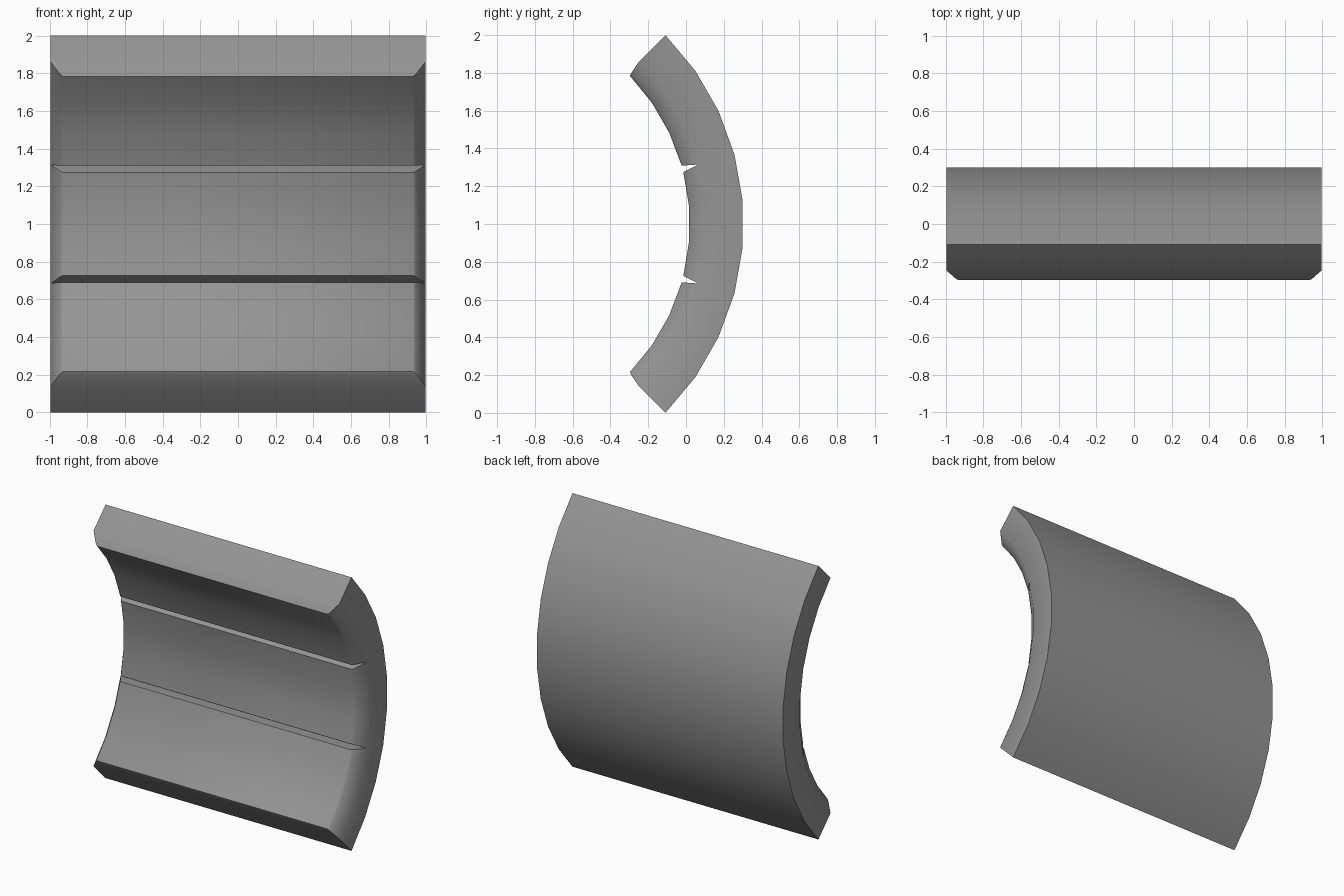
import bpy, bmesh, math

if "Cube" in bpy.data.objects:
    bpy.data.objects.remove(bpy.data.objects["Cube"])

HALF_W = 0.995          # half width along x
AXIS_Y, AXIS_Z = -1.114, 1.0   # axis of the arc
R_OUT, R_BASE = 1.4142, 1.217
# rings of each raised panel: (radius, scale towards the panel centre)
RINGS = [(1.138, 0.948), (1.129, 0.935)]

bm = bmesh.new()


def vert(x, r, deg):
    a = math.radians(deg)
    return bm.verts.new((x, AXIS_Y + 0.005 + r * math.cos(a), AXIS_Z + r * math.sin(a)))


# curved backing: outer and base arcs at both ends
angles = [-45 + 10 * i for i in range(10)]
outer = [[vert(s * HALF_W, R_OUT, a) for a in angles] for s in (-1, 1)]
base = [[vert(s * HALF_W, R_BASE, a) for a in angles] for s in (-1, 1)]
for i in range(9):
    bm.faces.new((outer[0][i], outer[1][i], outer[1][i + 1], outer[0][i + 1]))
    for s in (0, 1):
        bm.faces.new((outer[s][i], outer[s][i + 1], base[s][i + 1], base[s][i]))
for i in (0, 9):
    bm.faces.new((outer[0][i], outer[1][i], base[1][i], base[0][i]))

# three tapered, bevelled panels, leaving V grooves between them
for p in range(3):
    centre = -30 + 30 * p
    lower = [base[s][3 * p:3 * p + 4] for s in (0, 1)]
    for r, k in RINGS:
        upper = [[vert(s * HALF_W * k, r, centre + k * d) for d in (-15, -5, 5, 15)]
                 for s in (-1, 1)]
        lo = lower[0] + lower[1][::-1]
        up = upper[0] + upper[1][::-1]
        for i in range(8):
            j = (i + 1) % 8
            bm.faces.new((lo[i], lo[j], up[j], up[i]))
        lower = upper
    for i in range(3):
        bm.faces.new((lower[0][i], lower[0][i + 1], lower[1][i + 1], lower[1][i]))

bmesh.ops.recalc_face_normals(bm, faces=bm.faces[:])
mesh = bpy.data.meshes.new("curved_panel")
bm.to_mesh(mesh)
bm.free()

# single grey material
mat = bpy.data.materials.new("grey")
mat.diffuse_color = (0.3, 0.3, 0.3, 1)
mat.use_nodes = True
mat.node_tree.nodes["Principled BSDF"].inputs["Base Color"].default_value = mat.diffuse_color
mesh.materials.append(mat)

obj = bpy.data.objects.new("curved_panel", mesh)
bpy.context.collection.objects.link(obj)
bpy.context.view_layer.objects.active = obj
obj.select_set(True)
bpy.ops.object.shade_smooth_by_angle(angle=math.radians(38))
